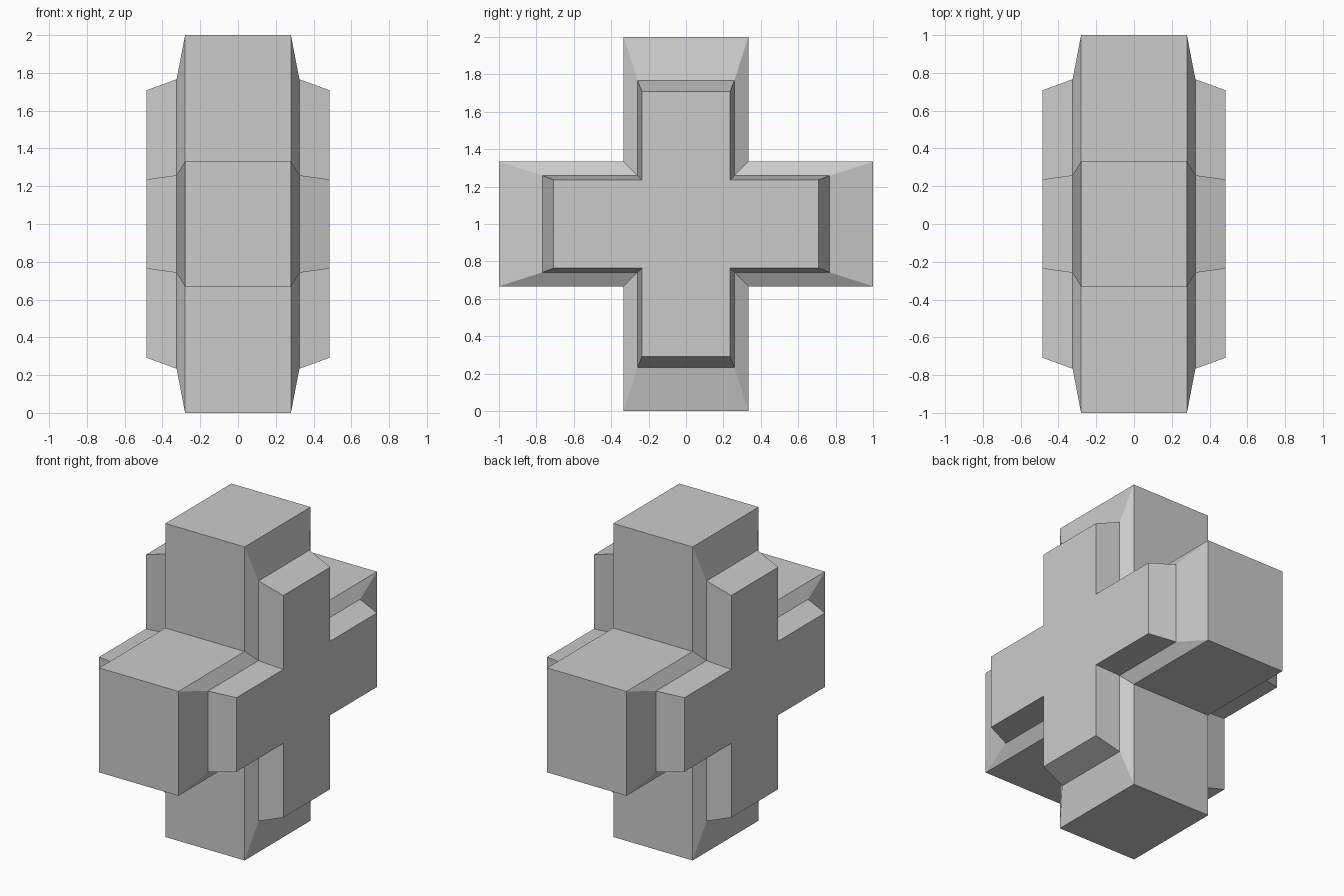
import bpy, bmesh

if "Cube" in bpy.data.objects:
    bpy.data.objects.remove(bpy.data.objects["Cube"])

# Cross sections along x: (x, half width of arm, arm length)
half = [(0.28, 0.333, 1.0), (0.325, 0.258, 0.766), (0.485, 0.236, 0.708)]
sections = [(-x, w, l) for x, w, l in reversed(half)] + half


def cross_ring(bm, x, w, l):
    """One plus-shaped outline in the YZ plane, built from a quarter turned four times."""
    ring = []
    y_z = [(l, -w), (l, w), (w, w)]
    for _ in range(4):
        ring += [bm.verts.new((x, y, z + 1.0)) for y, z in y_z]
        y_z = [(-z, y) for y, z in y_z]
    return ring


# Stepped, tapered cross block
bm = bmesh.new()
rings = [cross_ring(bm, *s) for s in sections]
for a, b in zip(rings, rings[1:]):
    for i in range(12):
        j = (i + 1) % 12
        bm.faces.new((a[i], a[j], b[j], b[i]))

# End caps: centre square plus four arms
for r in (rings[0], rings[-1]):
    bm.faces.new([r[i] for i in (2, 5, 8, 11)])
    for k in range(4):
        bm.faces.new([r[(3 * k + i) % 12] for i in (-1, 0, 1, 2)])

bmesh.ops.recalc_face_normals(bm, faces=bm.faces)
mesh = bpy.data.meshes.new("cross_block")
bm.to_mesh(mesh)
bm.free()
bpy.context.collection.objects.link(bpy.data.objects.new("cross_block", mesh))
